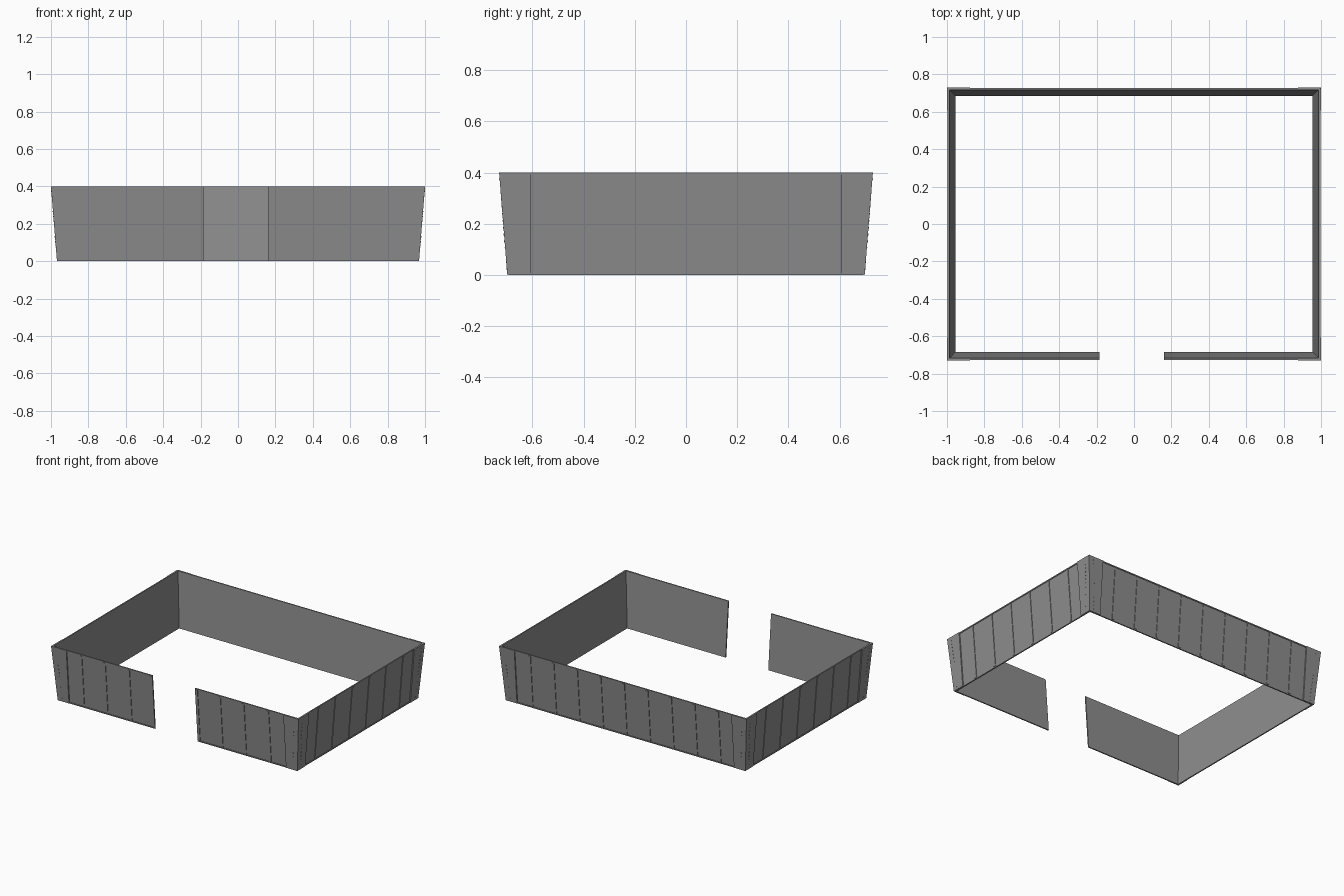
import bpy
from mathutils import Vector

old = bpy.data.objects.get("Cube")
if old:
    bpy.data.objects.remove(old, do_unlink=True)

GREY = (0.27, 0.27, 0.27, 1)
steel = bpy.data.materials.new("grey steel")
steel.use_nodes = True
steel.diffuse_color = GREY
steel.node_tree.nodes["Principled BSDF"].inputs["Base Color"].default_value = GREY

HEIGHT = 0.4
LEAN = 0.032
HALF_X, HALF_Y = 0.96, 0.69    # outer faces at the ground

# Each side: direction along the wall, outward direction, own and neighbouring half size
SIDES = {
    "front": (Vector((1, 0, 0)), Vector((0, -1, 0)), HALF_Y, HALF_X),
    "back": (Vector((-1, 0, 0)), Vector((0, 1, 0)), HALF_Y, HALF_X),
    "left": (Vector((0, 1, 0)), Vector((1, 0, 0)), HALF_X, HALF_Y),
    "right": (Vector((0, -1, 0)), Vector((-1, 0, 0)), HALF_X, HALF_Y),
}


def flare(z):
    return LEAN * z / HEIGHT


def slab(side, u0, u1, z0, z1, inner, outer):
    """Leaning box on a wall; an end of None is mitred into the corner."""
    along, out, own, other = SIDES[side]
    verts = []
    for z in (z0, z1):
        for offset in (inner, outer):
            corner = other + flare(z) + offset
            a = -corner if u0 is None else u0
            b = corner if u1 is None else u1
            for u in (a, b):
                verts.append(along * u + out * (own + flare(z) + offset) + Vector((0, 0, z)))
    faces = [(0, 1, 3, 2), (4, 6, 7, 5), (0, 4, 5, 1),
             (2, 3, 7, 6), (0, 2, 6, 4), (1, 5, 7, 3)]
    return verts, faces


def build(name, parts):
    """Join several boxes into one named object."""
    verts, faces = [], []
    for v, f in parts:
        faces += [[i + len(verts) for i in face] for face in f]
        verts += v
    mesh = bpy.data.meshes.new(name)
    mesh.from_pydata(verts, [], faces)
    mesh.materials.append(steel)
    mesh.validate()
    obj = bpy.data.objects.new(name, mesh)
    bpy.context.collection.objects.link(obj)
    return obj


# Wall panels, with the doorway left open at the front
SPANS = {
    "front": [(None, -0.185), (0.16, None)],
    "back": [(None, None)],
    "left": [(None, None)],
    "right": [(None, None)],
}
RIBS = {
    "front": [-0.765, -0.575, -0.38, -0.195, 0.17, 0.355, 0.545, 0.745],
    "back": [0.19 * i for i in range(-4, 5)],
    "left": [-0.48 + 0.195 * i for i in range(6)],
    "right": [-0.48 + 0.195 * i for i in range(6)],
}
for side, spans in SPANS.items():
    build(side + "_wall", [slab(side, a, b, 0, HEIGHT, -0.005, 0) for a, b in spans])
    # Thin rails along the top and bottom edges
    build(side + "_rails", [slab(side, a, b, z, z + 0.008, -0.004, 0.004)
                            for a, b in spans for z in (0, HEIGHT - 0.008)])
    # Upright stiffening ribs
    build(side + "_ribs", [slab(side, u - 0.01, u + 0.01, 0.01, HEIGHT - 0.01, -0.001, 0.004)
                           for u in RIBS[side]])

# Corner plates wrapping both faces of every corner, with rows of bolts
for side, (along, out, own, other) in SIDES.items():
    edge = other - 0.083
    build(side + "_corner_plates", [
        slab(side, None, -edge, 0.001, HEIGHT, -0.001, 0.008),
        slab(side, edge, None, 0.001, HEIGHT, -0.001, 0.008)])
    bolts = []
    for i in range(14):
        z = 0.02 + 0.027 * i
        for sign in (-1, 1):
            u = sign * (other - 0.03 + flare(z))
            bolts.append(slab(side, u - 0.003, u + 0.003, z, z + 0.006, 0.007, 0.0095))
    build(side + "_corner_bolts", bolts)
